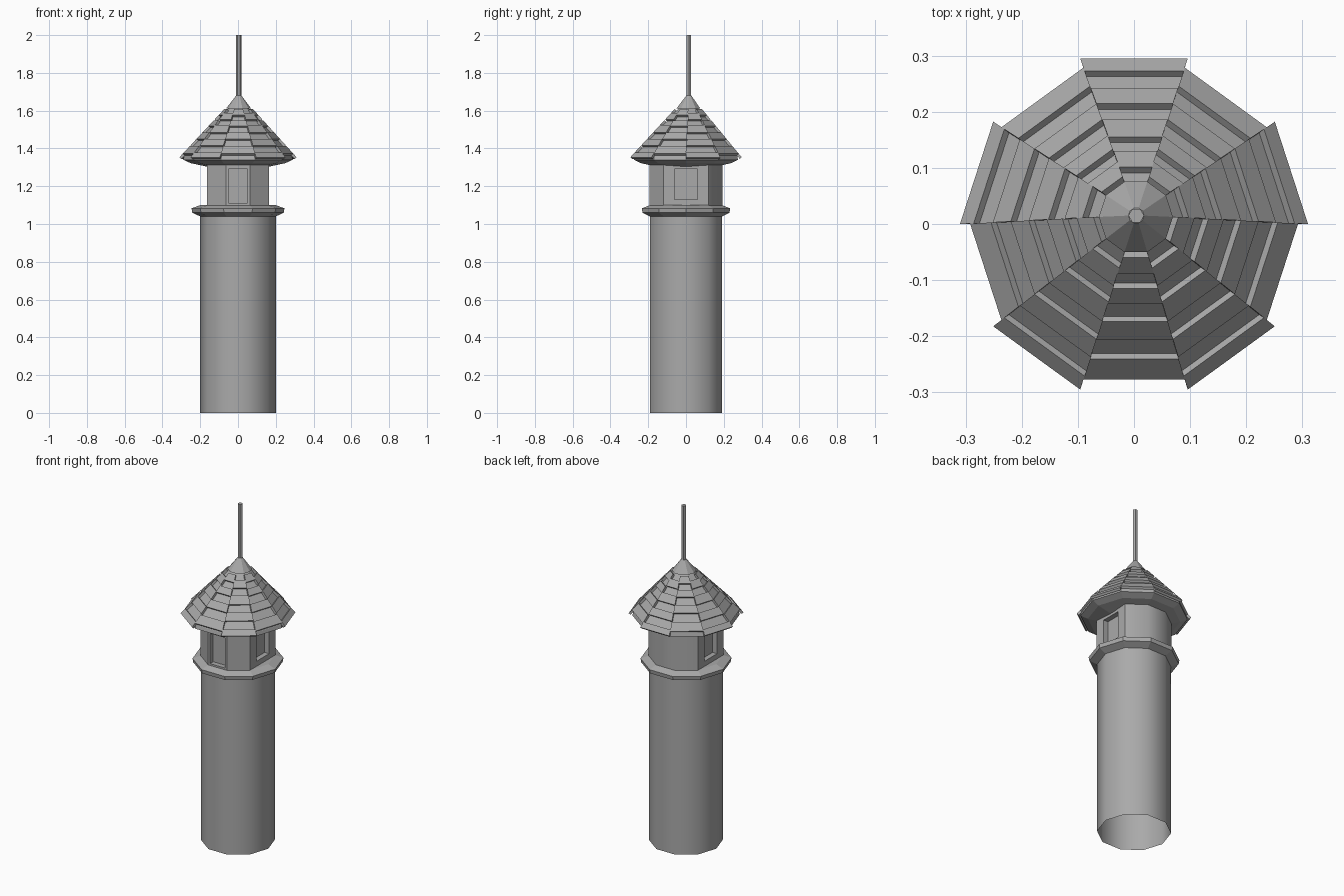
import bpy, bmesh
from math import cos, sin, pi, atan2
from mathutils import Vector

cube = bpy.data.objects.get("Cube")
if cube:
    bpy.data.objects.remove(cube, do_unlink=True)

STONE = bpy.data.materials.new("stone_grey")
STONE.use_nodes = True
GREY = (0.4, 0.4, 0.4, 1)
STONE.diffuse_color = GREY
STONE.node_tree.nodes["Principled BSDF"].inputs["Base Color"].default_value = GREY

SIDES = 10
STEP = 2 * pi / SIDES
EAVE_Z, EAVE_R, SLOPE = 1.36, 0.285, 1.09


def finish(bm, name, recalc=True):
    """Turn a bmesh into a named object in the scene."""
    if recalc:
        bmesh.ops.recalc_face_normals(bm, faces=bm.faces)
    mesh = bpy.data.meshes.new(name)
    bm.to_mesh(mesh)
    bm.free()
    mesh.materials.append(STONE)
    obj = bpy.data.objects.new(name, mesh)
    bpy.context.collection.objects.link(obj)
    return obj


def lean(p):
    """The roof peak sits slightly off centre, so points shift with height."""
    s = min(max((p.z - EAVE_Z) / 0.3, 0), 1)
    return p + Vector((0.004, 0.015, 0)) * s


def polar(angle, r, z):
    return Vector((r * cos(angle), r * sin(angle), z))


def lathe(profile, angles, place=lambda p: p, bottom=False, top=False):
    """Sweep a (radius, height) profile round the given angles."""
    bm = bmesh.new()
    rings = [[bm.verts.new(place(polar(a, r, z))) for a in angles] for r, z in profile]
    n = len(angles)
    for low, high in zip(rings, rings[1:]):
        for i in range(n):
            j = (i + 1) % n
            bm.faces.new((low[i], low[j], high[j], high[i]))
    if bottom:
        bm.faces.new(rings[0][::-1])
    if top:
        bm.faces.new(rings[-1])
    return bm


ring = [i * STEP for i in range(SIDES)]

# Tower shaft, open underneath, softly shaded
bm = lathe([(0.2, 0), (0.2, 1.05)], ring)
for f in bm.faces:
    f.smooth = True
finish(bm, "tower_shaft", recalc=False)

# Gallery ledge
finish(lathe([(0.2, 1.04), (0.242, 1.06), (0.246, 1.083), (0.2, 1.1)], ring,
             bottom=True, top=True), "gallery_ledge")

# Watch room: side corners are cut away to make wide flat walls
bm = lathe([(0.202, 1.095), (0.202, 1.33)], [a for i, a in enumerate(ring) if i % 5])
windows = []
for f in bm.faces:
    f.normal_update()
    f.smooth = f.normal.y > 0.1
    if abs(f.normal.x) > 0.99:
        windows.append((f, 0.06, 1.13))
    elif f.normal.y < -0.99:
        windows.append((f, 0.05, 1.11))

# Recessed windows in the front and both sides
for f, half, sill in windows:
    bmesh.ops.inset_individual(bm, faces=[f], thickness=0.01)
    across = Vector((-f.normal.y, f.normal.x, 0))
    mid = f.calc_center_median()
    for v in f.verts:
        d = v.co - mid
        spot = mid + across * (half if d.dot(across) > 0 else -half)
        v.co = (spot.x, spot.y, 1.29 if d.z > 0 else sill)
    wall = f.normal.copy()
    back = bmesh.ops.extrude_discrete_faces(bm, faces=[f])["faces"][0]
    for v in back.verts:
        v.co -= wall * 0.03
finish(bm, "watch_room", recalc=False)

# Roof core with sloping soffit
finish(lathe([(0.17, 1.305), (0.25, 1.322), (0.29, 1.34), (EAVE_R, EAVE_Z),
              (0.05, EAVE_Z + SLOPE * (EAVE_R - 0.05))], ring, lean,
             bottom=True, top=True), "roof_core")

# Roof boards, staggered between neighbouring roof sides
tilt = atan2(SLOPE, 1)
lift = Vector((sin(tilt), cos(tilt))) * 0.014
rows = {0: [(0.295, 0.272), (0.24, 0.21), (0.18, 0.147), (0.12, 0.09)],
        1: [(0.278, 0.243), (0.21, 0.18), (0.15, 0.124), (0.1, 0.072)]}
bm = bmesh.new()
for side in range(SIDES):
    for outer, inner in rows[side % 2]:
        section = []
        for a in (outer, inner):
            r = a / cos(STEP / 2) - lift.x
            section.append(Vector((r, EAVE_Z + SLOPE * (EAVE_R - r))))
        lo, hi = section
        loop = [lo, lo + lift, hi + lift, hi]
        ends = [[bm.verts.new(lean(polar(ring[side] + k * STEP, p.x, p.y)))
                 for p in loop] for k in (0, 1)]
        bm.faces.new(ends[0])
        bm.faces.new(ends[1][::-1])
        for i in range(4):
            j = (i + 1) % 4
            bm.faces.new((ends[0][i], ends[1][i], ends[1][j], ends[0][j]))
finish(bm, "roof_boards")

# Peak cap and mast
finish(lathe([(0.066, 1.612), (0.014, 1.68)], ring, lean, bottom=True, top=True), "roof_cap")
finish(lathe([(0.014, 1.66), (0.014, 2.0)], [i * pi / 3 for i in range(6)], lean,
             bottom=True, top=True), "mast")
